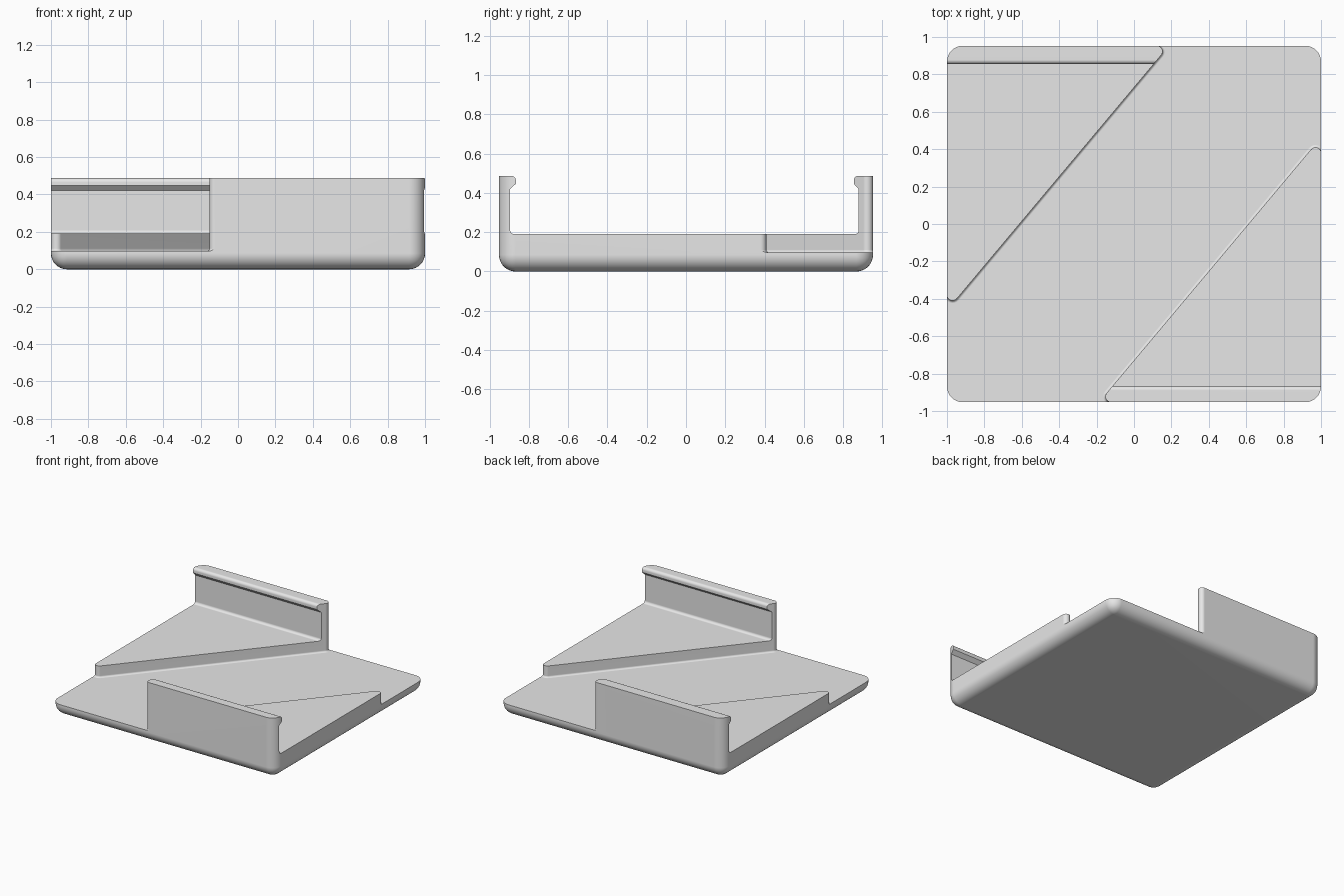
import bpy, bmesh
from math import sin, cos, pi, atan2
from mathutils import Vector

HALF_Y, TOP, ROUND = 0.953, 0.487, 0.085
LEDGE_Z, CHANNEL_Z = 0.19, 0.097
TIP, FILLET = 0.03, 0.014

old = bpy.data.objects.get("Cube")
if old:
    bpy.data.objects.remove(old)

grey = bpy.data.materials.new("plain grey")
grey.use_nodes = True
colour = (0.8, 0.8, 0.8, 1)
grey.diffuse_color = colour
grey.node_tree.nodes["Principled BSDF"].inputs["Base Color"].default_value = colour


def add_object(name, bm):
    bmesh.ops.recalc_face_normals(bm, faces=bm.faces)
    mesh = bpy.data.meshes.new(name)
    bm.to_mesh(mesh)
    bm.free()
    mesh.materials.append(grey)
    obj = bpy.data.objects.new(name, mesh)
    bpy.context.collection.objects.link(obj)
    return obj


def loft(name, loops):
    """Closed solid through matching point loops."""
    bm = bmesh.new()
    rings = [[bm.verts.new(p) for p in loop] for loop in loops]
    for a, b in zip(rings, rings[1:]):
        for i in range(len(a)):
            j = (i + 1) % len(a)
            bm.faces.new((a[i], a[j], b[j], b[i]))
    bm.faces.new(rings[0])
    bm.faces.new(rings[-1])
    return add_object(name, bm)


def arc(cx, cy, r, start, end, steps=8):
    return [(cx + r * cos(start + (end - start) * i / steps),
             cy + r * sin(start + (end - start) * i / steps)) for i in range(steps + 1)]


# Solid block with rounded upright and bottom edges
bm = bmesh.new()
bmesh.ops.create_cube(bm, size=1)
for v in bm.verts:
    v.co = Vector((v.co.x * 2, v.co.y * 2 * HALF_Y, (v.co.z + 0.5) * TOP))
edges = [e for e in bm.edges if min(v.co.z for v in e.verts) < 0.01]
bmesh.ops.bevel(bm, geom=edges, offset=ROUND, offset_type='OFFSET',
                segments=8, profile=0.5, affect='EDGES')
tray = add_object("clip_tray", bm)


# Space between the hooked walls, swept along x
def wall_side(inner, hook):
    f, n = 0.02, 0.022
    return (arc(inner - f, LEDGE_Z + f, f, -pi / 2, 0, 5)
            + [(inner, 0.42)]
            + [(hook, 0.447)]
            + arc(hook + n, TOP - n, n, pi, pi / 2, 5)
            + [(hook + n, 0.7)])


back = wall_side(0.88, 0.855)
front = [(-y, z) for y, z in reversed(wall_side(0.896, 0.867))]
opening = loft("opening_cutter", [[(x, y, z) for y, z in back + front] for x in (-1.2, 1.2)])


# Diagonal channel between the two triangular ledges
def channel_plan(offset):
    c1, c2 = (-1 + TIP, -0.38), (0.123, HALF_Y - TIP)
    side = atan2(c2[1] - c1[1], c2[0] - c1[0]) - pi / 2
    r = TIP + offset
    half = ([(-1.3, c1[1])] + arc(*c1, r, -pi, side)
            + arc(*c2, r, side, pi / 2) + [(c2[0], 1.3), (1.3, 1.3)])
    return half + [(-x, -y) for x, y in half]


loops = []
for i in range(6):
    a = pi / 2 * (1 - i / 5)
    z = CHANNEL_Z + FILLET * (1 - sin(a))
    loops.append([(x, y, z) for x, y in channel_plan(FILLET * (1 - cos(a)))])
loops.append([(x, y, 0.8) for x, y in channel_plan(0)])
channel = loft("channel_cutter", loops)

# Cut the block and keep the result as a plain mesh
for cutter in (opening, channel):
    cut = tray.modifiers.new(cutter.name, 'BOOLEAN')
    cut.operation, cut.solver, cut.object = 'DIFFERENCE', 'EXACT', cutter
    cutter.hide_render = True
bpy.context.view_layer.update()
graph = bpy.context.evaluated_depsgraph_get()
result = bpy.data.meshes.new_from_object(tray.evaluated_get(graph))
tray.modifiers.clear()
tray.data = result
for cutter in (opening, channel):
    bpy.data.objects.remove(cutter)

# Smooth the fillets, keep the hard edges
for obj in bpy.context.selected_objects:
    obj.select_set(False)
tray.select_set(True)
bpy.context.view_layer.objects.active = tray
bpy.ops.object.shade_smooth_by_angle(angle=pi / 6)
weighted = tray.modifiers.new("even_shading", 'WEIGHTED_NORMAL')
weighted.keep_sharp = True
